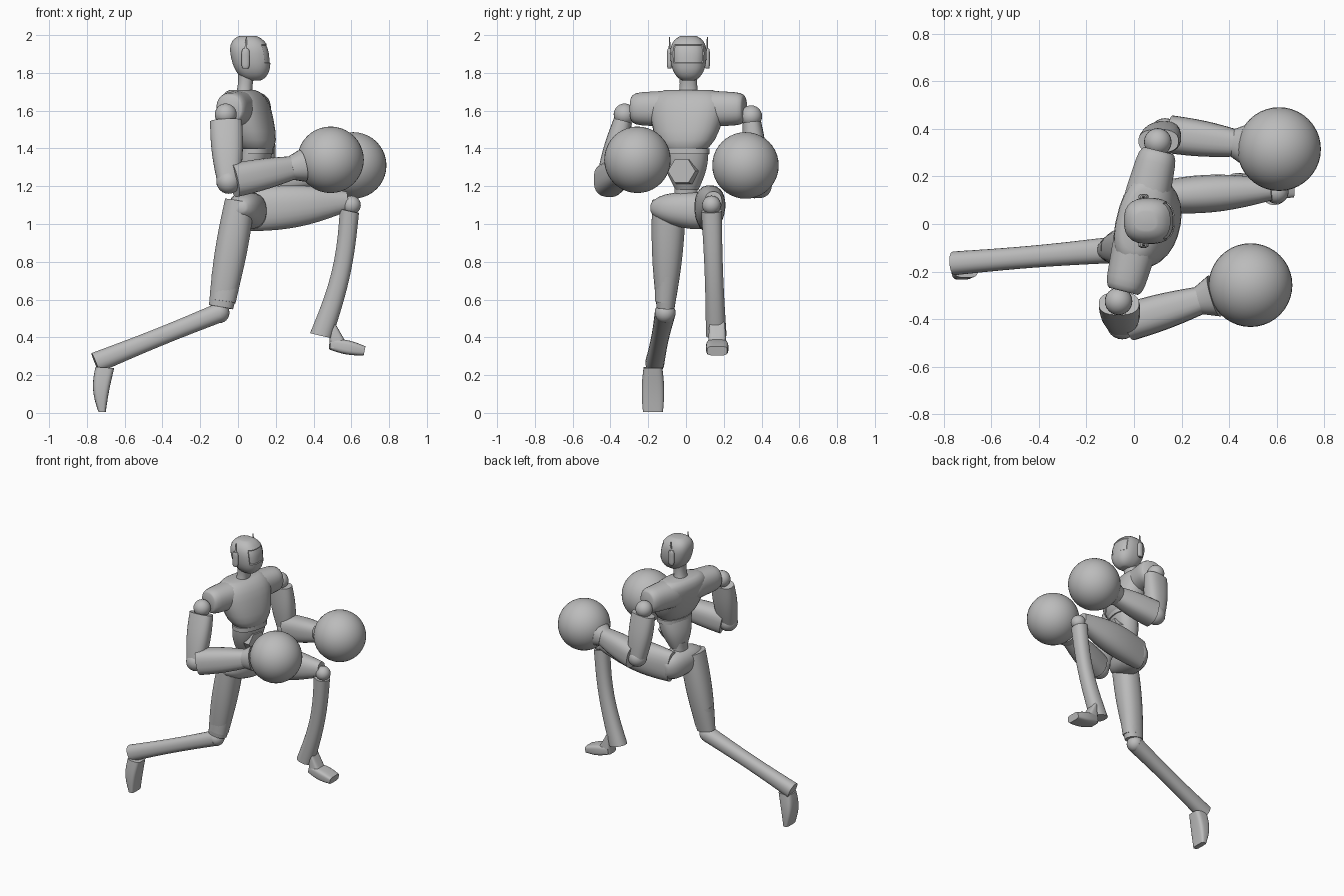
import bpy, bmesh, math
from mathutils import Vector, Matrix

if "Cube" in bpy.data.objects:
    bpy.data.objects.remove(bpy.data.objects["Cube"])

grey = bpy.data.materials.new("plain grey")
grey.use_nodes = True
grey.diffuse_color = (.5, .5, .5, 1)
grey.node_tree.nodes["Principled BSDF"].inputs["Base Color"].default_value = grey.diffuse_color

FORWARD, SIDEWAYS, UPWARD = Vector((1, 0, 0)), Vector((0, 1, 0)), Vector((0, 0, 1))
STRAIGHT = Matrix.Identity(4)
# The upper body is twisted about the vertical axis
TWIST = Matrix.Translation(FORWARD * .02 + SIDEWAYS * .015) @ Matrix.Rotation(math.radians(-14), 4, "Z")


def finish(name, bm, matrix=STRAIGHT):
    bmesh.ops.recalc_face_normals(bm, faces=bm.faces)
    bm.transform(matrix)
    mesh = bpy.data.meshes.new(name)
    bm.to_mesh(mesh)
    bm.free()
    mesh.materials.append(grey)
    obj = bpy.data.objects.new(name, mesh)
    bpy.context.collection.objects.link(obj)
    bpy.ops.object.select_all(action="DESELECT")
    obj.select_set(True)
    bpy.context.view_layer.objects.active = obj
    bpy.ops.object.shade_smooth_by_angle(angle=math.radians(40))


def mix(pair, t):
    return pair[0] + (pair[1] - pair[0]) * t


def swept(start, end, depth, width, bulge=0, bow=0, rounding=None, power=2.3,
          across=SIDEWAYS, facing=None, sides=24, steps=10):
    """Tapered tube: depth and width run from start to end, rounding closes the ends.
    Rings stand square to the path, or to the facing direction if one is given."""
    bm = bmesh.new()
    start, end = Vector(start), Vector(end)
    axis = facing or (end - start).normalized()
    wide = (across - axis * across.dot(axis)).normalized()
    deep = wide.cross(axis)
    rings = []
    for step in range(steps + 1):
        t = step / steps
        arch = math.sin(math.pi * t)
        scale = 1
        if rounding:
            # Rings gather towards the ends, where the outline curves most
            t = .5 - .48 * math.cos(math.pi * t)
            scale = (1 - abs(t + t - 1) ** rounding) ** (1 / rounding)
        centre = start.lerp(end, t) + FORWARD * bow * arch
        half_depth = (mix(depth, t) + bulge * arch) * scale
        half_width = (mix(width, t) + bulge * arch) * scale
        ring = []
        for side in range(sides):
            turn = math.tau * (side + .5) / sides
            c, s = math.cos(turn), math.sin(turn)
            u = math.copysign(abs(c) ** (2 / power), c) * half_depth
            v = math.copysign(abs(s) ** (2 / power), s) * half_width
            ring.append(bm.verts.new(centre + deep * u + wide * v))
        rings.append(ring)
    for low, high in zip(rings, rings[1:]):
        for side in range(sides):
            after = (side + 1) % sides
            bm.faces.new((low[side], low[after], high[after], high[side]))
    bm.faces.new(rings[0])
    bm.faces.new(rings[-1])
    bmesh.ops.recalc_face_normals(bm, faces=bm.faces)
    return bm


def limb(name, *shape, matrix=STRAIGHT, **options):
    finish(name, swept(*shape, **options), matrix)


def ball(name, centre, radius, segments=24):
    bm = bmesh.new()
    bmesh.ops.create_uvsphere(bm, u_segments=segments, v_segments=segments // 2, radius=radius)
    finish(name, bm, Matrix.Translation(centre))


# Head with a recessed visor, narrowing to the chin
head = swept((.085, 0, 1.755), (.05, 0, 2), depth=(.08, .1), width=(.072, .092),
             bulge=.014, rounding=2.7, power=2.6, facing=UPWARD, steps=14)
visor = []
for face in head.faces:
    middle = face.calc_center_median()
    if middle.x > .13 and 1.84 < middle.z < 1.94:
        visor.append(face)
bmesh.ops.inset_region(head, faces=visor, thickness=.004, depth=-.005)
head_place = Matrix.Translation(SIDEWAYS * .013)
finish("head", head, head_place)
limb("neck", (.03, 0, 1.66), (.045, 0, 1.8), (.05, .045), (.06, .05), bulge=-.008, matrix=head_place)
for label, y in (("left", .1), ("right", -.1)):
    limb(label + "_ear_cover", (.04, y, 1.82), (.04, y, 1.93), (.022, .022), (.014, .014),
         rounding=4, matrix=head_place)
    limb(label + "_antenna", (.04, y, 1.9), (.045, y, 1.99), (.01, .003), (.006, .003),
         sides=8, steps=1, matrix=head_place)

# Torso
limb("chest", (.09, 0, 1.37), (0, 0, 1.715), depth=(.085, .1), width=(.12, .21),
     bulge=.025, rounding=4, facing=UPWARD, matrix=TWIST)
limb("abdomen", (.04, 0, 1.18), (.08, 0, 1.4), depth=(.05, .08), width=(.06, .125),
     bulge=.015, facing=UPWARD, matrix=TWIST)
limb("chest_band", (.08, 0, 1.37), (.08, 0, 1.4), depth=(.085, .085), width=(.13, .13),
     steps=1, matrix=TWIST)
limb("belly_plate", (.1, 0, 1.28), (.16, 0, 1.28), depth=(.08, .07), width=(.085, .075),
     power=2, sides=6, steps=1, matrix=TWIST)
limb("waist", (.04, 0, 1.06), (.05, 0, 1.22), depth=(.06, .05), width=(.08, .065), bulge=-.01)
limb("pelvis", (.01, -.19, 1.09), (.08, .17, 1.06), depth=(.05, .09), width=(.06, .08),
     bulge=.025, rounding=3, across=FORWARD)


# Arms, each set out from its shoulder, elbow and glove
def arm(label, outward, shoulder, elbow, glove):
    shoulder, elbow, glove = Vector(shoulder), Vector(elbow), Vector(glove)
    limb(label + "_sleeve", (.01, outward * .05, 1.61), (.01, outward * .31, 1.61),
         depth=(.1, .085), width=(.1, .08), rounding=6, across=FORWARD, matrix=TWIST)
    ball(label + "_shoulder", shoulder, .058)
    limb(label + "_upper_arm", shoulder.lerp(elbow, .1), elbow, (.085, .06), (.05, .055),
         bulge=.01, power=2.5)
    ball(label + "_elbow", elbow, .065)
    limb(label + "_forearm", elbow.lerp(glove, .05), elbow.lerp(glove, .65), (.09, .06), (.08, .055),
         bulge=.007, power=2.6)
    limb(label + "_cuff", elbow.lerp(glove, .6), elbow.lerp(glove, .72), (.06, .085), (.06, .09))
    ball(label + "_glove", glove, .176, segments=40)


arm("left", 1, (.1, .345, 1.57), (.13, .38, 1.22), (.61, .315, 1.31))
arm("right", -1, (-.065, -.325, 1.58), (-.05, -.42, 1.225), (.49, -.257, 1.34))

# Trailing leg
knee, ankle = (-.1, -.11, .53), (-.755, -.165, .265)
limb("right_thigh", (.01, -.09, 1.12), (-.09, -.108, .56), depth=(.08, .065), width=(.09, .048), bulge=.012)
limb("right_knee_pad", (-.06, -.1, .73), (-.08, -.11, .59), depth=(.08, .068), width=(.066, .055))
ball("right_knee", knee, .055)
limb("right_shin", knee, ankle, depth=(.052, .056), width=(.055, .05), bulge=-.006)
limb("right_foot", (-.705, -.175, .24), (-.72, -.175, .005), depth=(.05, .02), width=(.05, .053),
     bulge=.008, bow=-.012, power=4)

# Leading leg
knee, ankle = (.6, .135, 1.1), (.44, .16, .41)
limb("left_thigh", (.04, .11, 1.07), (.58, .145, 1.12), depth=(.11, .052), width=(.055, .045), bulge=.03)
ball("left_knee", knee, .05)
limb("left_shin", (.59, .135, 1.07), ankle, depth=(.052, .06), width=(.055, .055), bulge=-.006, bow=.03)
limb("left_ankle", (.5, .165, .48), (.53, .165, .35), depth=(.01, .05), width=(.04, .05), power=4)
limb("left_foot", (.49, .165, .365), (.67, .165, .328), depth=(.03, .025), width=(.045, .053),
     bulge=.01, power=4)
